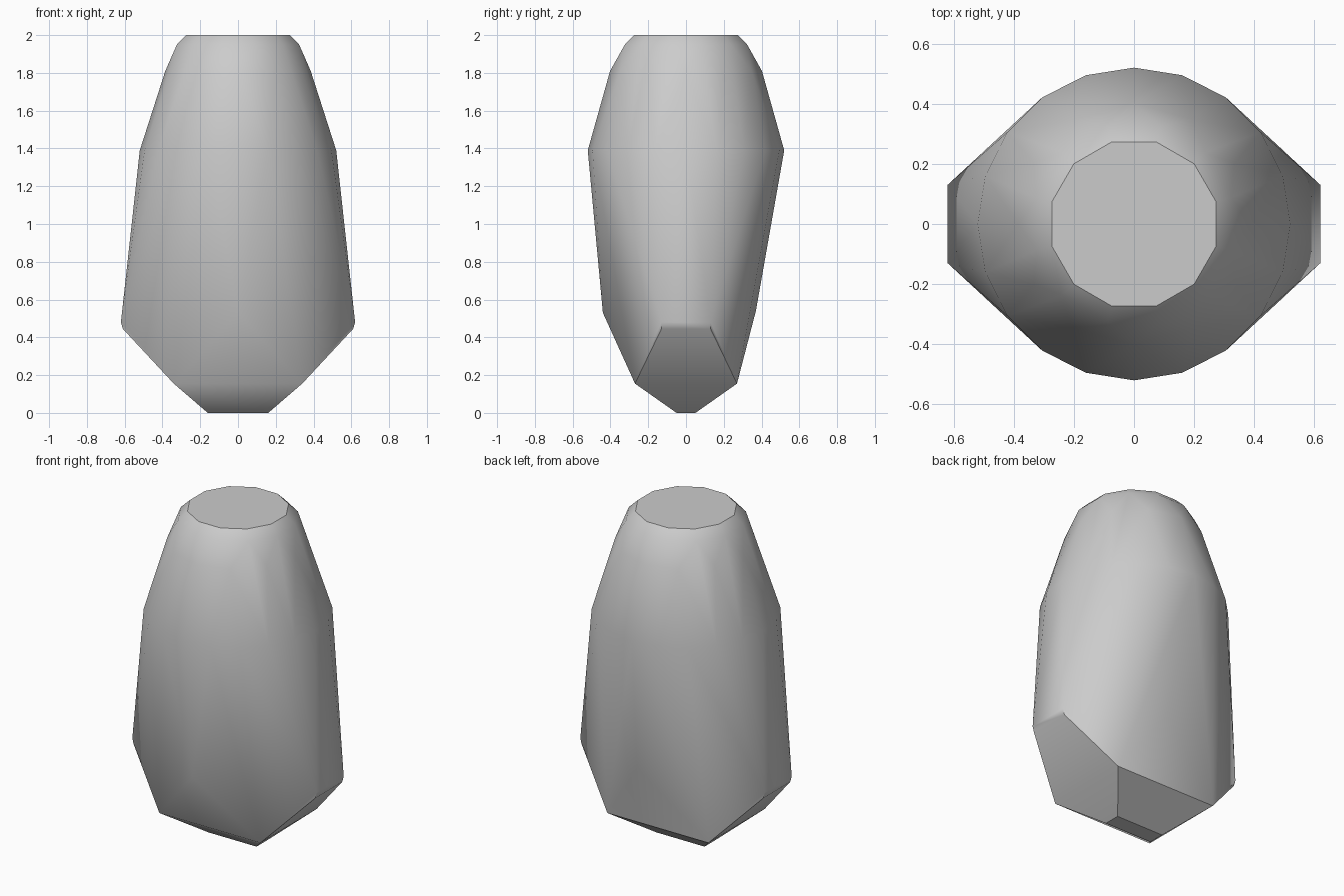
import bpy, bmesh
from math import cos, sin, pi, radians

cube = bpy.data.objects.get("Cube")
if cube:
    bpy.data.objects.remove(cube, do_unlink=True)


def ring(z, rx, ry, sides, turn=0.0):
    """Points of an oval cross-section."""
    return [(rx * cos(2 * pi * (i + turn) / sides),
             ry * sin(2 * pi * (i + turn) / sides), z) for i in range(sides)]


def mirrored(x, y, z):
    """One point repeated in all four quadrants."""
    return [(sx * x, sy * y, z) for sx in (-1, 1) for sy in (-1, 1)]


# Rounded upper body, from the flat cap down to the widest ring
points = ring(2.0, 0.283, 0.283, 12, 0.5)
points += ring(1.95, 0.335, 0.335, 12, 0.5)
points += ring(1.81, 0.385, 0.402, 12)
points += ring(1.39, 0.52, 0.52, 20)

# Chiselled lower body: side wedges, shoulders and narrow foot
points += mirrored(0.62, 0.13, 0.48)
points += mirrored(0.61, 0.13, 0.445)
points += mirrored(0.34, 0.27, 0.155)
points += mirrored(0.16, 0.05, 0.0)

# Front and back bulges
points += [(0, -0.44, 0.53), (0.07, 0.37, 0.54)]

# Wrap the points in a convex skin
bm = bmesh.new()
for p in points:
    bm.verts.new(p)
hull = bmesh.ops.convex_hull(bm, input=bm.verts[:])
loose = {g for g in hull["geom_interior"] + hull["geom_unused"]
         if isinstance(g, bmesh.types.BMVert)}
bmesh.ops.delete(bm, geom=list(loose), context="VERTS")
bmesh.ops.dissolve_limit(bm, angle_limit=radians(0.5),
                         verts=bm.verts[:], edges=bm.edges[:])
bmesh.ops.recalc_face_normals(bm, faces=bm.faces[:])
mesh = bpy.data.meshes.new("faceted_stone")
bm.to_mesh(mesh)
bm.free()

stone = bpy.data.objects.new("faceted_stone", mesh)
bpy.context.collection.objects.link(stone)

# Plain grey
grey = bpy.data.materials.new("stone_grey")
grey.use_nodes = True
grey.diffuse_color = (0.6, 0.6, 0.6, 1)
grey.node_tree.nodes["Principled BSDF"].inputs["Base Color"].default_value = (0.6, 0.6, 0.6, 1)
mesh.materials.append(grey)

# Soft shading with crisp chiselled edges
bpy.ops.object.select_all(action="DESELECT")
stone.select_set(True)
bpy.context.view_layer.objects.active = stone
bpy.ops.object.shade_smooth_by_angle(angle=radians(35))
